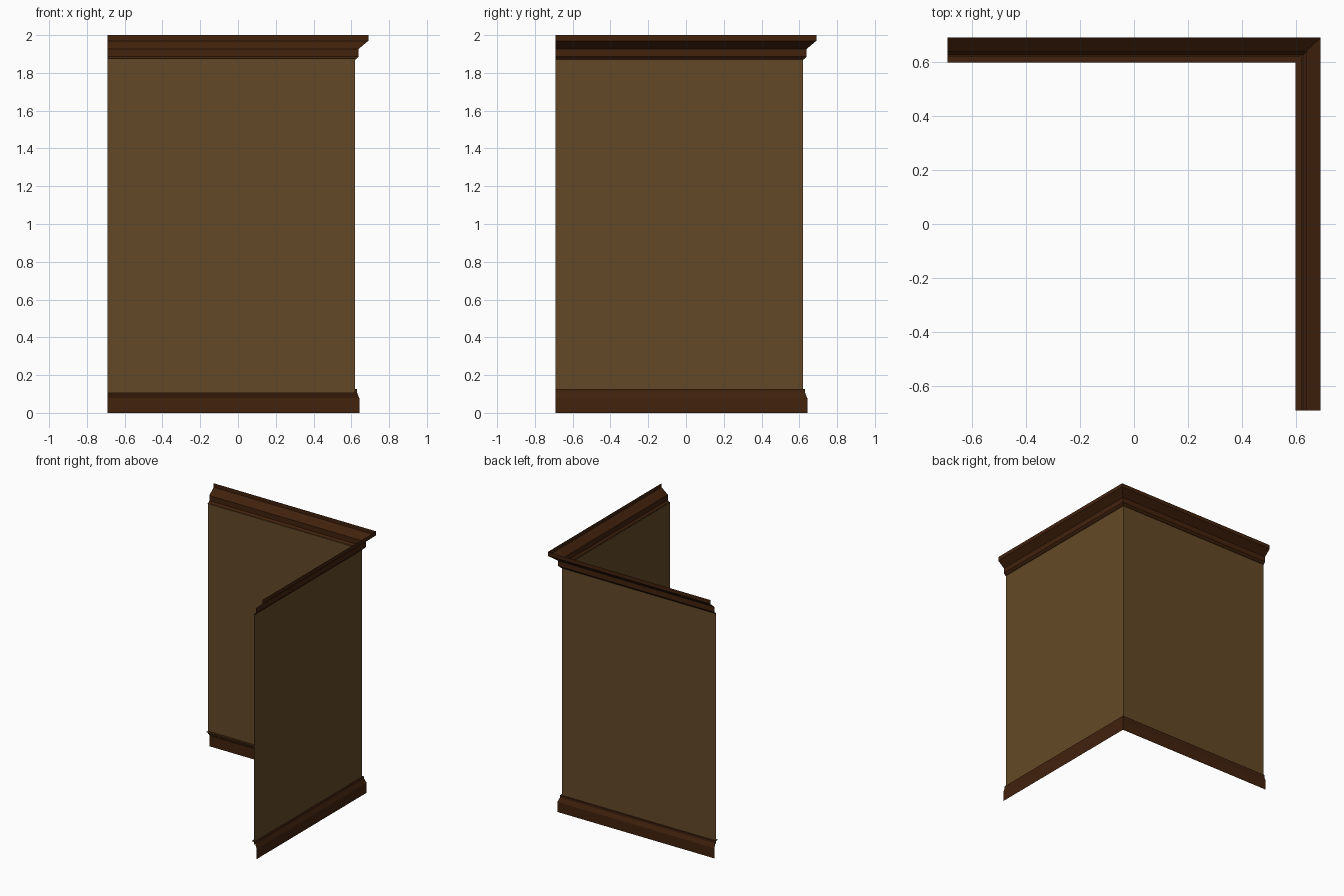
import bpy
import bmesh

if "Cube" in bpy.data.objects:
    bpy.data.objects.remove(bpy.data.objects["Cube"])

END = -0.69  # open ends of both wall runs


def material(name, rgb):
    m = bpy.data.materials.new(name)
    m.diffuse_color = (*rgb, 1)
    m.use_nodes = True
    m.node_tree.nodes["Principled BSDF"].inputs["Base Color"].default_value = m.diffuse_color
    return m


wall_tan = material("wall tan", (0.125, 0.066, 0.020))
dark_wood = material("dark wood", (0.054, 0.016, 0.004))


def sweep(name, profile, mat):
    """Sweep an open (offset, height) profile round the mitred corner."""
    bm = bmesh.new()
    rows = [[bm.verts.new(p) for p in ((END, d, z), (d, d, z), (d, END, z))]
            for d, z in profile]
    for a, b in zip(rows, rows[1:]):
        for i in range(2):
            # wound so the faces point to the outside of the corner
            bm.faces.new((a[i + 1], a[i], b[i], b[i + 1]))
    mesh = bpy.data.meshes.new(name)
    bm.to_mesh(mesh)
    bm.free()
    mesh.materials.append(mat)
    obj = bpy.data.objects.new(name, mesh)
    bpy.context.collection.objects.link(obj)
    return obj


# Two thin wall sheets meeting at the corner
sweep("wall_panels", [(0.62, 0.105), (0.62, 1.875)], wall_tan)

# Skirting: upright, sloped shoulder, small step and inward lip
sweep("baseboard", [(0.642, 0), (0.642, 0.078), (0.63, 0.108),
                    (0.63, 0.126), (0.597, 0.126)], dark_wood)

# Crown moulding: chamfer, fascia, flared cove and top band
sweep("crown_moulding", [(0.618, 1.87), (0.624, 1.87), (0.638, 1.886),
                         (0.638, 1.926), (0.69, 1.97), (0.69, 2.0)], dark_wood)
